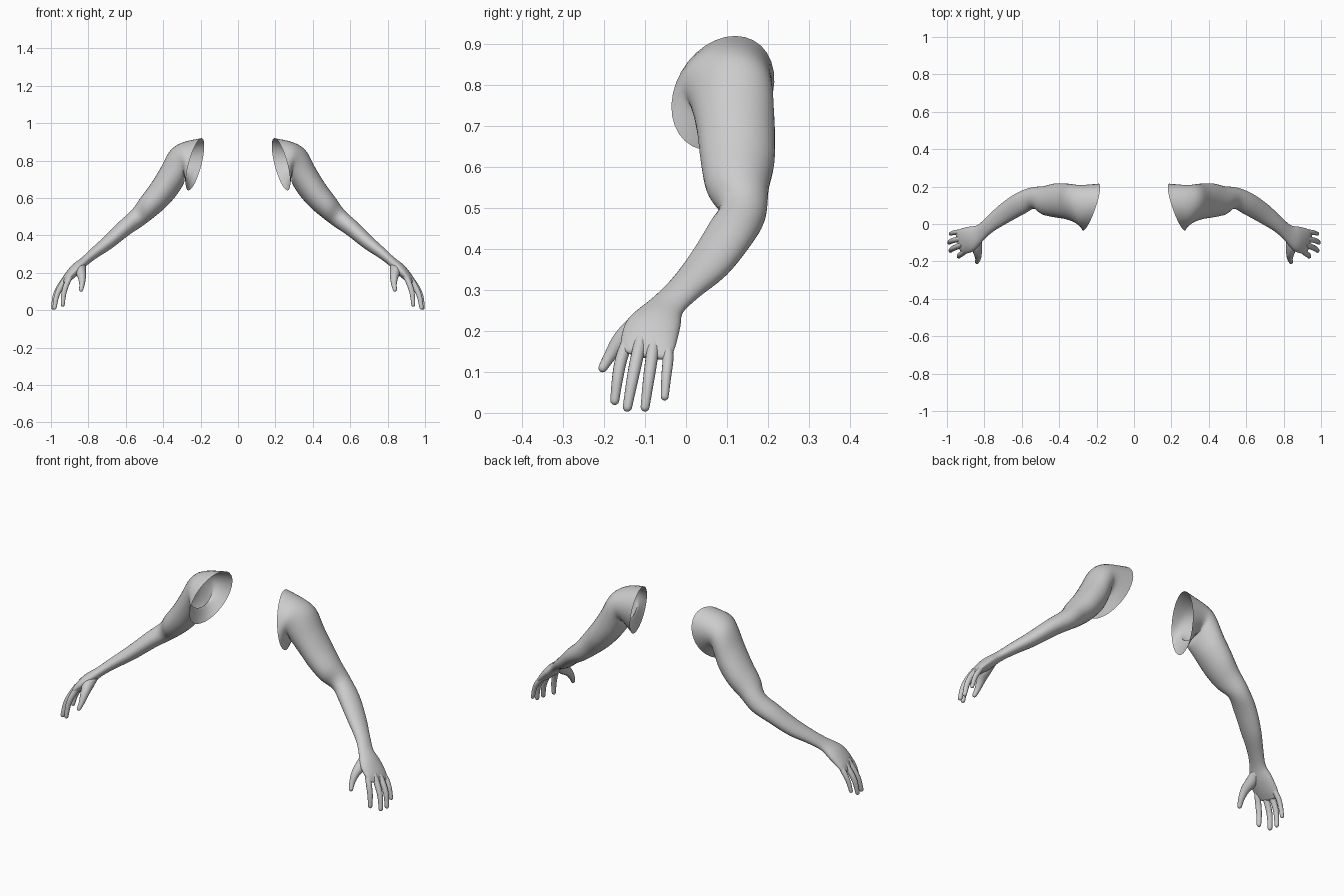
import bpy, math
from mathutils import Vector

if "Cube" in bpy.data.objects:
    bpy.data.objects.remove(bpy.data.objects["Cube"])

skin = bpy.data.materials.new("grey_skin")
skin.diffuse_color = (0.6, 0.6, 0.6, 1)
skin.use_nodes = True
skin.node_tree.nodes["Principled BSDF"].inputs["Base Color"].default_value = skin.diffuse_color


def spline(a, b, c, d, t):
    """Catmull-Rom blend between b and c."""
    return 0.5 * (2 * b + (c - a) * t + (2 * a - 5 * b + 4 * c - d) * t * t
                  + (3 * b - a - 3 * c + d) * t ** 3)


def loft(name, rings, seg, steps, cap_start=False):
    """Skin smooth rings (centre, side axis, up axis); round end, mirrored pair."""
    rings = [tuple(Vector(v) for v in r) for r in rings]
    fine = []
    last = len(rings) - 1
    for i in range(last):
        q = [rings[max(0, min(last, i + k))] for k in (-1, 0, 1, 2)]
        for s in range(steps):
            fine.append([spline(*(r[k] for r in q), s / steps) for k in range(3)])
    fine.append(list(rings[-1]))
    # rounded tip
    c, u, v = fine[-1]
    d = (c - fine[-2][0]).normalized() * min(u.length, v.length)
    for a in (30, 60, 82):
        a = math.radians(a)
        fine.append([c + d * math.sin(a), u * math.cos(a), v * math.cos(a)])
    verts, faces = [], []
    for c, u, v in fine:
        for j in range(seg):
            a = 2 * math.pi * j / seg
            verts.append(c + u * math.cos(a) + v * math.sin(a))
    for i in range(len(fine) - 1):
        for j in range(seg):
            k = (j + 1) % seg
            faces.append((i * seg + j, i * seg + k, (i + 1) * seg + k, (i + 1) * seg + j))
    n = len(verts)
    faces.append(tuple(range(n - seg, n)))
    if cap_start:
        faces.append(tuple(reversed(range(seg))))
    me = bpy.data.meshes.new(name)
    me.from_pydata(verts, [], [f[::-1] for f in faces])
    me.materials.append(skin)
    ob = bpy.data.objects.new(name, me)
    bpy.context.collection.objects.link(ob)
    m = ob.modifiers.new("mirror", 'MIRROR')
    m.use_mirror_merge = False
    bpy.context.view_layer.objects.active = ob
    ob.select_set(True)
    bpy.ops.object.shade_smooth_by_angle(angle=math.radians(50))
    ob.select_set(False)
    return ob


def digit(name, pts, radii):
    """Round finger along a path."""
    pts = [Vector(p) for p in pts]
    rings = []
    for i, p in enumerate(pts):
        t = (pts[min(i + 1, len(pts) - 1)] - pts[max(i - 1, 0)]).normalized()
        u = (Vector((0, 1, 0)) - t * t.y).normalized()
        rings.append((p, u * radii[i], t.cross(u) * -radii[i]))
    loft(name, rings, 14, 4, True)


def fore(c, a, b):
    """Forearm ring, square to the forearm direction."""
    return (c, Vector((.37, .88, -.29)) * a, Vector((.61, 0, .79)) * b)


# arm and palm: open shoulder edge, deltoid, elbow, forearm, wrist, knuckles
loft("arm", [
    ((.23, .09, .78), (-.035, .122, 0), (-.035, .03, .14)),
    ((.29, .10, .805), (-.005, .108, 0), (.005, .01, .092)),
    ((.325, .112, .768), (0, .100, 0), (.037, .01, .086)),
    ((.37, .122, .69), (0, .095, 0), (.043, 0, .072)),
    ((.425, .126, .615), (0, .090, 0), (.038, 0, .065)),
    ((.485, .126, .55), (0, .076, 0), (.033, 0, .055)),
    ((.543, .138, .49), (.01, .056, -.01), (.027, 0, .043)),
    fore((.61, .108, .437), .060, .044),
    fore((.695, .055, .362), .054, .037),
    fore((.770, -.002, .304), .043, .029),
    fore((.820, -.045, .262), .044, .025),
    ((.868, -.078, .218), (.012, .064, -.008), (.020, 0, .022)),
    ((.912, -.092, .172), (.015, .066, -.010), (.018, 0, .014)),
    ((.932, -.097, .146), (.015, .060, -.010), (.011, 0, .007)),
], 32, 4)

# fingers
for name, pts, r in (
    ("index_finger", [(.895, -.138, .185), (.918, -.157, .135), (.932, -.167, .085), (.937, -.174, .030)], .0135),
    ("middle_finger", [(.915, -.110, .180), (.948, -.122, .125), (.970, -.132, .075), (.981, -.143, .014)], .014),
    ("ring_finger", [(.920, -.078, .175), (.955, -.085, .125), (.978, -.092, .075), (.988, -.100, .014)], .0135),
    ("little_finger", [(.915, -.045, .175), (.948, -.044, .130), (.968, -.048, .090), (.981, -.052, .040)], .012),
):
    digit(name, pts, (r * 1.1, r * 1.1, r, r * .8))

# thumb with fleshy base
digit("thumb", [(.835, -.065, .245), (.842, -.115, .212), (.835, -.158, .178),
                (.834, -.185, .140), (.839, -.203, .110)],
      (.022, .029, .022, .015, .011))
